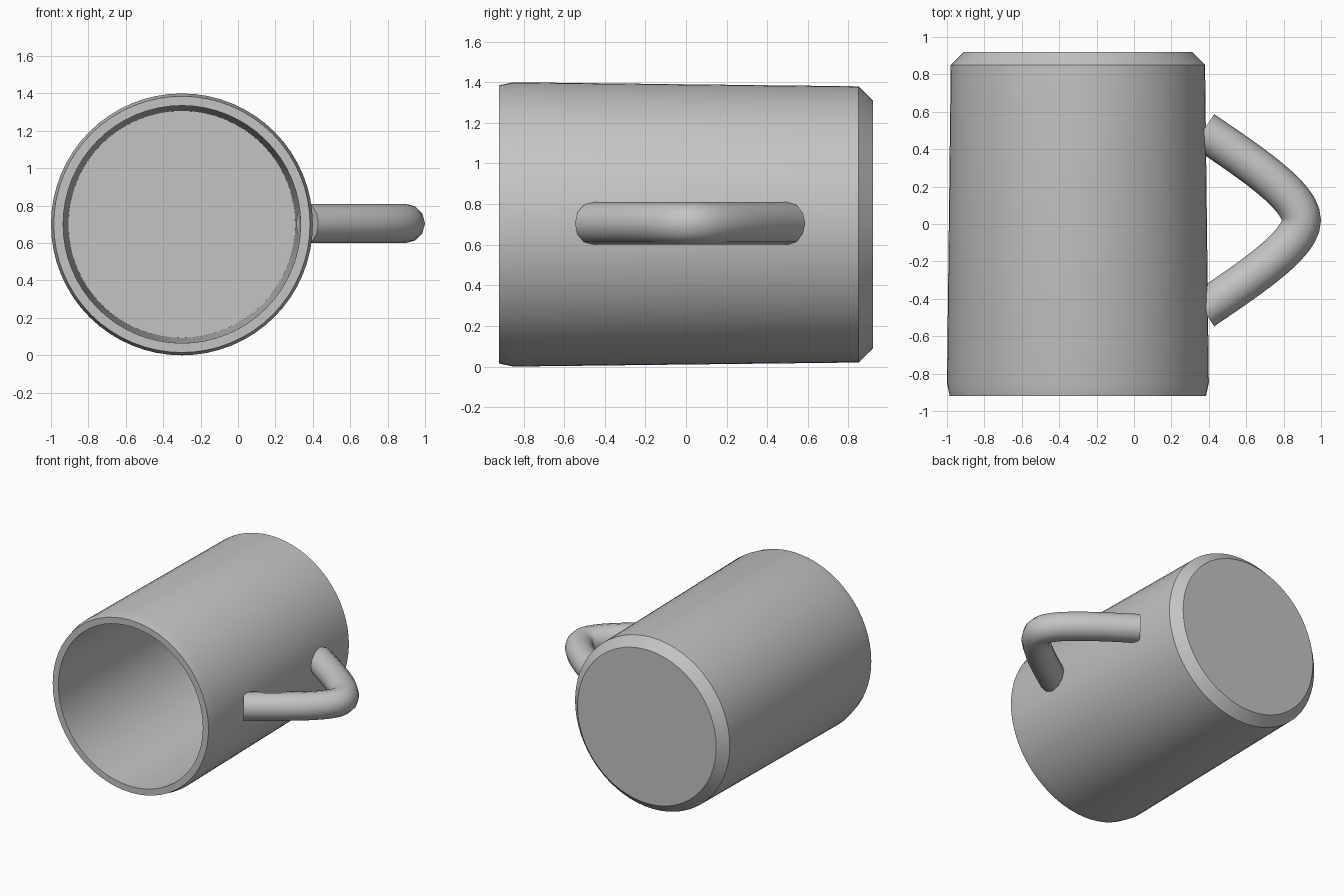
import bpy, bmesh, math
from mathutils import Vector

if "Cube" in bpy.data.objects:
    bpy.data.objects.remove(bpy.data.objects["Cube"])

AXIS = Vector((-0.3, 0, 0.7))    # centre line of the lying cup, along y

grey = bpy.data.materials.new("plain grey")
grey.use_nodes = True
grey.diffuse_color = (0.55, 0.55, 0.55, 1)
grey.node_tree.nodes["Principled BSDF"].inputs["Base Color"].default_value = grey.diffuse_color


def finish(obj, angle):
    """Assign the material and smooth everything but sharp edges."""
    obj.data.materials.clear()
    obj.data.materials.append(grey)
    bpy.ops.object.select_all(action='DESELECT')
    obj.select_set(True)
    bpy.context.view_layer.objects.active = obj
    bpy.ops.object.shade_smooth_by_angle(angle=math.radians(angle))


# Cup: lathed wall, from the outer base over the rim to the inner floor
profile = [(0.61, 0.92), (0.68, 0.85), (0.70, -0.85), (0.685, -0.92),
           (0.635, -0.92), (0.607, 0.85)]    # radius, y
bm = bmesh.new()
verts = [bm.verts.new((r, y, 0)) for r, y in profile]
edges = [bm.edges.new(pair) for pair in zip(verts, verts[1:])]
bmesh.ops.spin(bm, geom=verts + edges, cent=(0, 0, 0), axis=(0, 1, 0),
               angle=math.tau, steps=64, use_merge=True)
bmesh.ops.remove_doubles(bm, verts=bm.verts, dist=0.0001)
# close the outer base and the inner floor
bmesh.ops.holes_fill(bm, edges=[e for e in bm.edges if e.is_boundary], sides=0)
bmesh.ops.recalc_face_normals(bm, faces=bm.faces)
mesh = bpy.data.meshes.new("cup")
bm.to_mesh(mesh)
bm.free()
cup = bpy.data.objects.new("cup", mesh)
cup.location = AXIS
bpy.context.collection.objects.link(cup)
finish(cup, 30)

# Handle: round tube swept along a pointed bow
curve = bpy.data.curves.new("handle", 'CURVE')
curve.dimensions = '3D'
curve.twist_mode = 'Z_UP'
curve.bevel_depth = 0.105
curve.bevel_resolution = 4
curve.resolution_u = 12
curve.use_fill_caps = True
spline = curve.splines.new('BEZIER')
spline.bezier_points.add(2)
mid_y = 0.02
for point, side in zip(spline.bezier_points, (1, 0, -1)):
    point.handle_left_type = point.handle_right_type = 'FREE'
    if side:
        point.co = (0.37, mid_y + side * 0.48, 0.705)
        inner = Vector((0.62, mid_y + side * 0.31, 0.705))
        outer = 2 * point.co - inner
        point.handle_left, point.handle_right = (outer, inner) if side > 0 else (inner, outer)
    else:
        point.co = (0.895, mid_y, 0.705)
        point.handle_left = (0.895, mid_y + 0.13, 0.705)
        point.handle_right = (0.895, mid_y - 0.13, 0.705)
handle = bpy.data.objects.new("handle", curve)
bpy.context.collection.objects.link(handle)
bpy.ops.object.select_all(action='DESELECT')
handle.select_set(True)
bpy.context.view_layer.objects.active = handle
bpy.ops.object.convert(target='MESH')
handle = bpy.context.view_layer.objects.active
finish(handle, 35)
